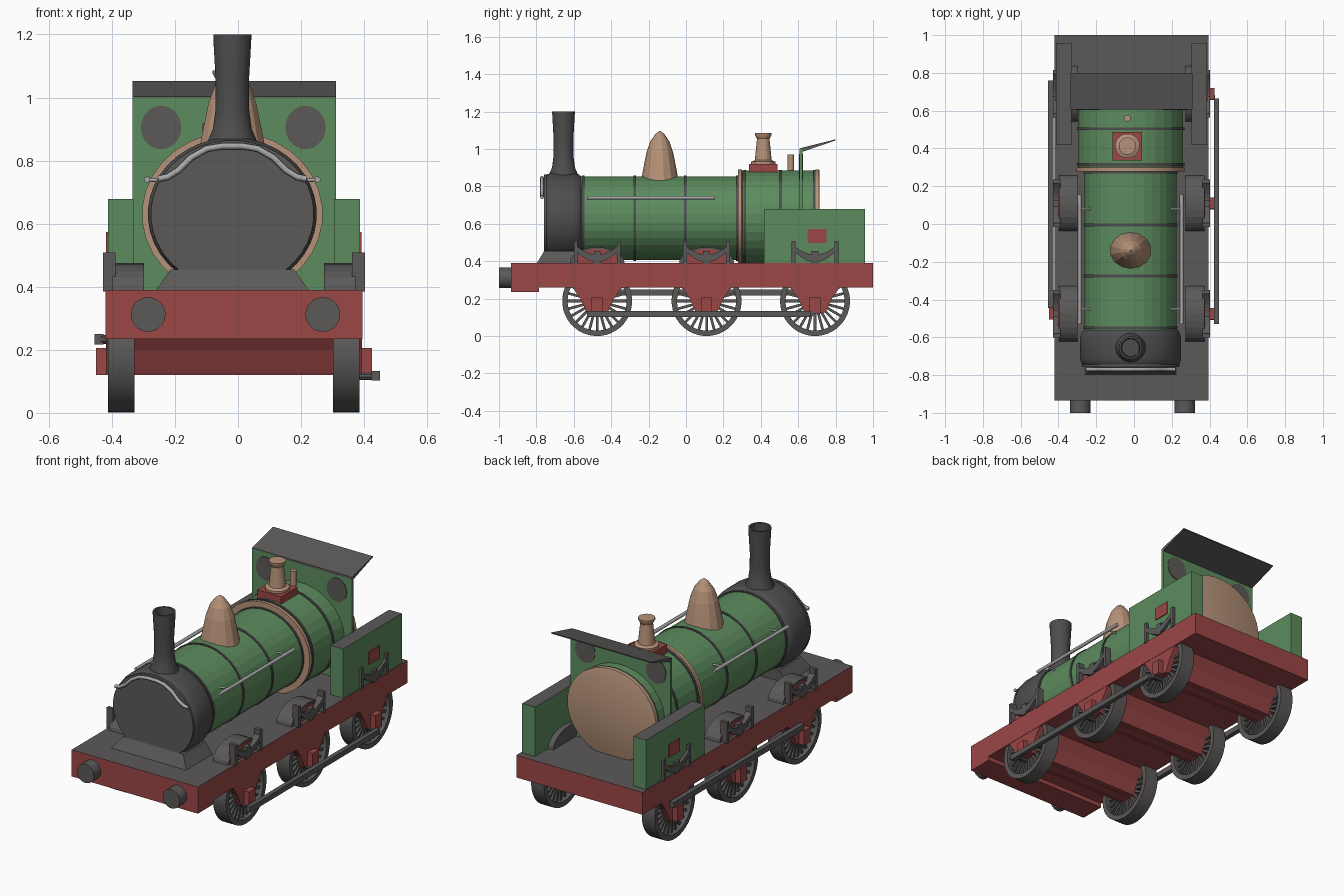
import bpy, bmesh, math
from mathutils import Matrix, Vector

if "Cube" in bpy.data.objects:
    bpy.data.objects.remove(bpy.data.objects["Cube"])

CX = -0.013           # centreline of the engine
AXLES = (-0.475, 0.11, 0.69)


def material(name, rgb):
    m = bpy.data.materials.new(name)
    m.diffuse_color = (*rgb, 1)
    m.use_nodes = True
    m.node_tree.nodes["Principled BSDF"].inputs["Base Color"].default_value = m.diffuse_color
    return m


GREEN = material("paint green", (0.108, 0.262, 0.112))
RED = material("frame red", (0.33, 0.062, 0.062))
GREY = material("footplate grey", (0.105, 0.1, 0.098))
DARK = material("smokebox dark grey", (0.075, 0.075, 0.078))
TAN = material("copper tan", (0.47, 0.29, 0.19))
STEEL = material("rail steel", (0.4, 0.4, 0.4))


def finish(bm, name, mat, smooth=0, top=None):
    """Turn a bmesh into an object; 'top' is a material for upward faces."""
    bmesh.ops.recalc_face_normals(bm, faces=bm.faces)
    me = bpy.data.meshes.new(name)
    me.materials.append(mat)
    if top:
        me.materials.append(top)
        for f in bm.faces:
            if f.normal.z > 0.2:
                f.material_index = 1
    bm.to_mesh(me)
    bm.free()
    ob = bpy.data.objects.new(name, me)
    bpy.context.collection.objects.link(ob)
    if smooth:
        bpy.ops.object.select_all(action='DESELECT')
        ob.select_set(True)
        bpy.context.view_layer.objects.active = ob
        bpy.ops.object.shade_smooth_by_angle(angle=math.radians(smooth))
    return ob


def add_box(bm, lo, hi, mat=Matrix()):
    lo, hi = Vector(lo), Vector(hi)
    m = mat @ Matrix.Translation((lo + hi) / 2) @ Matrix.Diagonal((*(hi - lo), 1))
    bmesh.ops.create_cube(bm, size=1, matrix=m)


def box(name, lo, hi, mat, top=None):
    bm = bmesh.new()
    add_box(bm, lo, hi)
    return finish(bm, name, mat, top=top)


def prism(name, yz, x0, x1, mat, top=None):
    """Extrude a side profile across x."""
    bm = bmesh.new()
    f = bm.faces.new([bm.verts.new((x0, y, z)) for y, z in yz])
    r = bmesh.ops.extrude_face_region(bm, geom=[f])
    vs = [v for v in r['geom'] if isinstance(v, bmesh.types.BMVert)]
    bmesh.ops.translate(bm, verts=vs, vec=(x1 - x0, 0, 0))
    return finish(bm, name, mat, top=top)


def lathe(name, prof, loc, mat, axis='z', segs=24, sc=(1, 1), smooth=35, closed=False):
    """Revolve (radius, position) pairs around an axis, with elliptic scale."""
    bm = bmesh.new()
    rings = []
    for r, p in prof:
        ring = []
        for i in range(segs):
            a = 2 * math.pi * (i + 0.5) / segs
            u, v = r * math.cos(a) * sc[0], r * math.sin(a) * sc[1]
            co = {'x': (p, u, v), 'y': (u, p, v), 'z': (u, v, p)}[axis]
            ring.append(bm.verts.new(Vector(co) + Vector(loc)))
        rings.append(ring)
    pairs = list(zip(rings, rings[1:] + rings[:1])) if closed else list(zip(rings, rings[1:]))
    for a, b in pairs:
        for i in range(segs):
            j = (i + 1) % segs
            bm.faces.new((a[i], a[j], b[j], b[i]))
    if not closed:
        bm.faces.new(rings[0])
        bm.faces.new(rings[-1])
    return finish(bm, name, mat, smooth)


def tube(name, pts, r, mat):
    cu = bpy.data.curves.new(name, 'CURVE')
    cu.dimensions = '3D'
    cu.bevel_depth, cu.bevel_resolution, cu.use_fill_caps = r, 2, True
    cu.materials.append(mat)
    s = cu.splines.new('POLY')
    s.points.add(len(pts) - 1)
    for p, c in zip(s.points, pts):
        p.co = (*c, 1)
    ob = bpy.data.objects.new(name, cu)
    bpy.context.collection.objects.link(ob)


# Frame with grey footplate, front beam and buffers
box("frame", (-0.42, -0.935, 0.26), (0.395, 1.0, 0.39), RED, top=GREY)
box("front_beam", (-0.42, -0.935, 0.235), (0.395, -0.785, 0.27), RED)
for s in (-1, 1):
    lathe("buffer", [(0.055, -1.0), (0.055, -0.93)], (CX + s * 0.277 + 0.005, 0, 0.312), GREY, 'y')

# Axle guards, axle boxes, wheels, splashers and springs
for y in AXLES:
    half = [(0.14, 0.27), (0.125, 0.25), (0.09, 0.2), (0.055, 0.125)]
    prof = [(y - a, z) for a, z in half] + [(y + a, z) for a, z in reversed(half)]
    prism("axle_guard", prof, -0.418, 0.393, RED)
    box("axle_box", (-0.45, y - 0.03, 0.12), (0.425, y + 0.03, 0.205), RED)
    for s in (-1, 1):
        c = CX + s * 0.357
        lathe("wheel_tyre", [(0.187, -0.042), (0.187, 0.042), (0.158, 0.042), (0.158, -0.042)],
              (c, y, 0.187), GREY, 'x', 40, closed=True)
        lathe("wheel_hub", [(0.045, -0.04), (0.045, 0.04)], (c, y, 0.187), GREY, 'x', 16)
        bm = bmesh.new()
        for i in range(24):
            m = Matrix.Translation((c, y, 0.187)) @ Matrix.Rotation(i * math.pi / 12, 4, 'X')
            add_box(bm, (-0.022, -0.007, 0.03), (0.022, 0.007, 0.165), m)
        finish(bm, "wheel_spokes", GREY)
        # splasher: arched cover with a red outer plate
        arc = [(y + 0.148 * math.cos(math.pi * i / 12), 0.385 + 0.09 * math.sin(math.pi * i / 12))
               for i in range(13)]
        x0, x1 = sorted((CX + s * 0.285, CX + s * 0.385))
        prism("splasher", arc, x0, x1, GREY)
        x0, x1 = sorted((CX + s * 0.384, CX + s * 0.39))
        prism("splasher_plate", [(y + (a - y) * 0.8, b - 0.008) for a, b in arc], x0, x1, RED)
        # leaf spring with hangers and buckle
        x0, x1 = sorted((CX + s * 0.375, CX + s * 0.415))
        ts = [-1 + i / 5 for i in range(11)]
        leaf = [(y + 0.12 * t, 0.435 + 0.055 * t * t) for t in ts]
        leaf += [(y + 0.12 * t, 0.395 + 0.07 * t * t) for t in reversed(ts)]
        prism("leaf_spring", leaf, x0, x1, GREY)
        for k in (-1, 1):
            box("spring_hanger", (x0, y + k * 0.115 - 0.01, 0.385), (x1, y + k * 0.115 + 0.01, 0.508), GREY)
        box("spring_buckle", (x0, y - 0.018, 0.385), (x1, y + 0.018, 0.455), GREY)

# Coupling rods, a quarter turn apart
box("coupling_rod_right", (0.424, -0.53, 0.102), (0.45, 0.665, 0.133), GREY)
box("coupling_rod_left", (-0.455, -0.445, 0.217), (-0.427, 0.76, 0.25), GREY)
for y in AXLES:
    lathe("crank_pin_right", [(0.014, 0.36), (0.014, 0.43)], (0, y - 0.02, 0.118), GREY, 'x', 10)
    lathe("crank_pin_left", [(0.014, -0.435), (0.014, -0.37)], (0, y + 0.04, 0.233), GREY, 'x', 10)

# Boiler and firebox barrels, elliptical in section
CB = -0.018
CZ = 0.63
BOIL, FIRE = (0.245, 0.225), (0.28, 0.255)
lathe("boiler", [(1, -0.58), (1, 0.3)], (CB, 0, CZ), GREEN, 'y', 32, BOIL, smooth=0)
lathe("firebox", [(1, 0.285), (1, 0.7)], (CB, 0, CZ), GREEN, 'y', 32, FIRE, smooth=0)
for y, sc in ((-0.55, BOIL), (-0.275, BOIL), (-0.005, BOIL), (0.275, BOIL), (0.315, FIRE), (0.505, FIRE), (0.685, FIRE)):
    lathe("boiler_band", [(1.02, y - 0.007), (1.02, y + 0.007)], (CB, 0, CZ), DARK, 'y', 32, sc)
for name, y in (("firebox_front_rim", 0.29), ("backhead", 0.703)):
    lathe(name, [(1.025, y - 0.011), (1.025, y + 0.008), (0.99, y + 0.012)], (CB, 0, CZ), TAN, 'y', 32, FIRE)

# Smokebox with rounded edges, on a tapered saddle
lathe("smokebox", [(0.92, -0.752), (0.97, -0.742), (1, -0.715), (1, -0.6), (0.97, -0.575), (0.92, -0.56)],
      (CB, 0, CZ), DARK, 'y', 40, (0.268, 0.243), smooth=50)
lathe("smokebox_door", [(0.965, -0.758), (0.965, -0.745)], (CB, 0, CZ), GREY, 'y', 40, (0.268, 0.243))
saddle = bmesh.new()
add_box(saddle, (CB - 0.245, -0.8, 0.385), (CB + 0.245, -0.555, 0.455))
for v in saddle.verts:
    if v.co.z > 0.42:
        v.co.x = CB + (v.co.x - CB) * 0.8
        if v.co.y < -0.7:
            v.co.y = -0.758
finish(saddle, "smokebox_saddle", GREY)

# Chimney with flared foot and open top
lathe("chimney", [(0.085, 0.82), (0.08, 0.86), (0.062, 0.9), (0.054, 0.96), (0.053, 1.05), (0.061, 1.19),
                  (0.061, 1.2), (0.05, 1.2), (0.046, 1.13)], (CB, -0.655, 0), DARK, 'z', 24)

# Dome
lathe("dome", [(0.116, 0.8), (0.107, 0.84), (0.095, 0.9), (0.078, 0.98), (0.056, 1.04), (0.026, 1.08), (0.003, 1.097)],
      (CB, -0.14, 0), TAN, 'z', 14, (1, 0.92), smooth=0)

# Safety valve and whistle
VX = -0.035
box("valve_base", (VX - 0.078, 0.337, 0.85), (VX + 0.078, 0.488, 0.92), RED)
lathe("safety_valve", [(0.066, 0.918), (0.066, 0.932), (0.046, 0.94), (0.034, 1.055), (0.046, 1.075), (0.046, 1.085)],
      (VX, 0.413, 0), TAN, 'z', 16)
lathe("whistle", [(0.018, 0.86), (0.018, 0.97)], (VX, 0.56, 0), TAN, 'z', 12)

# Handrails along the boiler and across the smokebox
for s in (-1, 1):
    x = CB + s * 0.27
    tube("side_handrail", [(x, -0.53, 0.74), (x, 0.155, 0.74)], 0.01, STEEL)
    for y in (-0.45, 0.08):
        tube("handrail_stanchion", [(x, y, 0.74), (CB + s * 0.2, y, 0.735)], 0.006, STEEL)
bow = [(0.235, 0.742), (0.205, 0.748), (0.17, 0.77), (0.13, 0.81), (0.08, 0.838), (0.03, 0.846)]
tube("front_handrail", [(CB - a, -0.77, z) for a, z in bow] + [(CB + a, -0.77, z) for a, z in reversed(bow)],
     0.01, STEEL)

# Weatherboard with round windows and sloping canopy
box("weatherboard", (-0.335, 0.607, 0.39), (0.31, 0.622, 1.0), GREEN)
for x in (-0.244, 0.214):
    lathe("window", [(1, 0.603), (1, 0.626)], (x, 0, 0.905), GREY, 'y', 24, (0.064, 0.069))
prism("canopy", [(0.607, 0.99), (0.607, 1.003), (0.8, 1.052), (0.8, 1.046), (0.622, 0.985)], -0.335, 0.31, GREY)

# Side tanks with red plates
for s in (-1, 1):
    x0, x1 = sorted((CX + s * 0.318, CX + s * 0.4))
    box("side_tank", (x0, 0.417, 0.385), (x1, 0.958, 0.678), GREEN, top=GREY)
    x0, x1 = sorted((CX + s * 0.399, CX + s * 0.405))
    box("tank_plate", (x0, 0.65, 0.498), (x1, 0.75, 0.573), RED)
